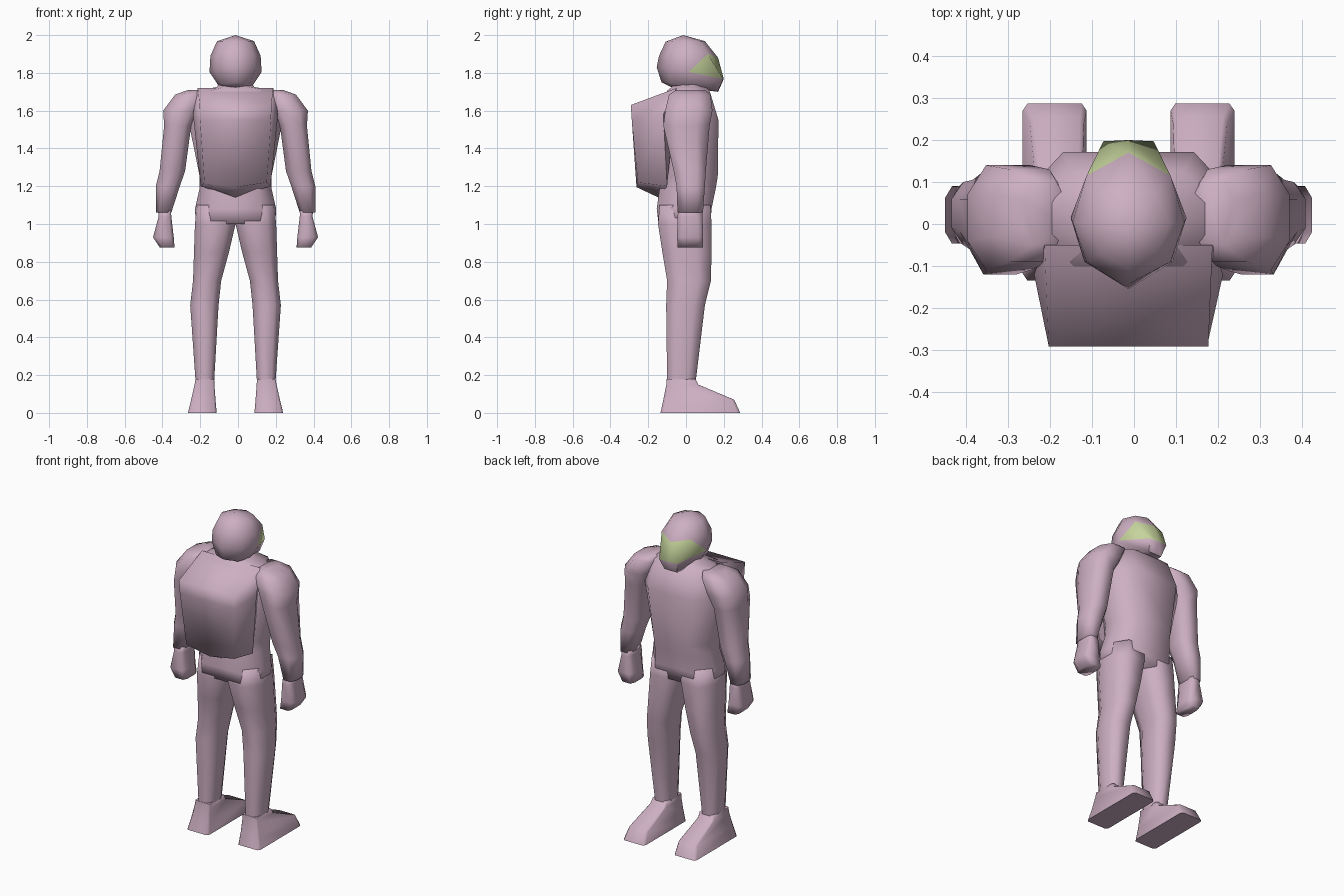
import bpy, bmesh, math

if "Cube" in bpy.data.objects:
    bpy.data.objects.remove(bpy.data.objects["Cube"], do_unlink=True)

CX = -0.013  # body centre line


def material(name, rgb):
    m = bpy.data.materials.new(name)
    m.use_nodes = True
    m.diffuse_color = (*rgb, 1)
    m.node_tree.nodes["Principled BSDF"].inputs["Base Color"].default_value = (*rgb, 1)
    return m


suit = material("dusty pink", (0.61, 0.43, 0.54))
visor_green = material("visor green", (0.56, 0.65, 0.33))


def finish(name, bm, angle=95):
    bmesh.ops.recalc_face_normals(bm, faces=bm.faces)
    me = bpy.data.meshes.new(name)
    bm.to_mesh(me)
    bm.free()
    me.materials.append(suit)
    me.materials.append(visor_green)
    ob = bpy.data.objects.new(name, me)
    ob.location.x = CX
    bpy.context.collection.objects.link(ob)
    bpy.ops.object.select_all(action="DESELECT")
    ob.select_set(True)
    bpy.context.view_layer.objects.active = ob
    bpy.ops.object.shade_smooth_by_angle(angle=math.radians(angle))
    return ob


def bridge(bm, a, b):
    n = len(a)
    for i in range(n):
        bm.faces.new((a[i], a[(i + 1) % n], b[(i + 1) % n], b[i]))


def loft(name, rings, side=1, a=0.55, b=0.45, angle=95):
    """Stack octagonal rings: (z, x_in, x_out, y_back, y_front)."""
    bm = bmesh.new()
    shape = [(1, -b), (1, b), (a, 1), (-a, 1), (-1, b), (-1, -b), (-a, -1), (a, -1)]
    loops = []
    for z, x0, x1, y0, y1 in rings:
        cx, cy, w, h = (x0 + x1) / 2, (y0 + y1) / 2, (x1 - x0) / 2, (y1 - y0) / 2
        loops.append([bm.verts.new((side * (cx + w * u), cy + h * v, z)) for u, v in shape])
    for p, q in zip(loops, loops[1:]):
        bridge(bm, p, q)
    bm.faces.new(loops[0])
    bm.faces.new(loops[-1])
    return finish(name, bm, angle)


# Torso and pelvis
loft("torso", [
    (1.745, -.085, .085, -.065, .09),
    (1.725, -.10, .10, -.075, .105),
    (1.705, -.21, .21, -.10, .125),
    (1.55, -.25, .25, -.14, .172),
    (1.25, -.19, .19, -.14, .168),
    (1.19, -.19, .19, -.14, .158),
    (1.08, -.215, .215, -.155, .135),
    (1.00, -.21, .21, -.145, .13)], a=0.62, b=0.35)

# Arms, hands, legs and feet, one set per side
for side, word in ((1, "left"), (-1, "right")):
    loft(word + "_arm", [
        (1.71, .15, .25, -.05, .10),
        (1.685, .15, .32, -.09, .13),
        (1.60, .19, .383, -.11, .14),
        (1.52, .235, .378, -.12, .125),
        (1.28, .267, .402, -.065, .105),
        (1.20, .295, .422, -.05, .10),
        (1.06, .34, .422, -.045, .09)], side)
    loft(word + "_hand", [
        (1.08, .342, .412, -.04, .085),
        (1.04, .34, .407, -.045, .088),
        (.93, .327, .437, -.047, .09),
        (.875, .323, .40, -.045, .09)], side, a=0.7, b=0.6)
    loft(word + "_leg", [
        (1.10, .0, .205, -.14, .13),
        (1.00, .0, .215, -.148, .135),
        (.85, .035, .22, -.125, .135),
        (.70, .076, .225, -.10, .132),
        (.57, .09, .24, -.105, .10),
        (.17, .113, .212, -.10, .052),
        (.10, .112, .215, -.10, .05)], side)
    loft(word + "_foot", [
        (.18, .113, .212, -.102, .05),
        (.15, .112, .217, -.104, .065),
        (.07, .106, .235, -.12, .255),
        (.0, .10, .252, -.135, .287)], side, a=0.85, b=0.92, angle=80)

# Backpack: tapered block, front outline bridged to rear outline
bm = bmesh.new()
near = [(-.2, -.05, 1.72), (.2, -.05, 1.72), (.225, -.12, 1.58),
        (.185, -.10, 1.2), (0, -.145, 1.14), (-.185, -.10, 1.2), (-.225, -.12, 1.58)]
far = [(-.19, -.292, 1.63), (.19, -.292, 1.63), (.188, -.287, 1.55),
       (.165, -.255, 1.22), (0, -.262, 1.195), (-.165, -.255, 1.22), (-.188, -.287, 1.55)]
near = [bm.verts.new(p) for p in near]
far = [bm.verts.new(p) for p in far]
bridge(bm, near, far)
bm.faces.new(near)
bm.faces.new(far)
finish("backpack", bm)

# Head: rings given as half outlines from nape to face, mirrored
halves = [
    [(0, -.108, 1.965), (.07, -.07, 1.968), (.098, 0, 1.968), (.065, .075, 1.968), (0, .10, 1.968)],
    [(0, -.143, 1.89), (.10, -.09, 1.89), (.133, .005, 1.89), (.10, .115, 1.90), (0, .17, 1.88)],
    [(0, -.155, 1.83), (.105, -.09, 1.82), (.138, .015, 1.805), (.06, .197, 1.768), (0, .2, 1.768)],
    [(0, -.13, 1.75), (.075, -.09, 1.74), (.092, 0, 1.735), (.045, .168, 1.70), (0, .17, 1.70)],
    [(0, -.07, 1.72), (.05, -.05, 1.72), (.075, .01, 1.72), (.04, .09, 1.715), (0, .1, 1.715)]]
bm = bmesh.new()
rings = [[bm.verts.new(p) for p in h + [(-x, y, z) for x, y, z in h[3:0:-1]]] for h in halves]
top = bm.verts.new((0, -.015, 2.0))
for i in range(8):
    bm.faces.new((rings[0][i], rings[0][(i + 1) % 8], top))
for k, (p, q) in enumerate(zip(rings, rings[1:])):
    for i in range(8):
        j = (i + 1) % 8
        if k == 1 and 2 <= i <= 5:      # visor band
            if i in (3, 4):
                bm.faces.new((p[i], p[j], q[j], q[i])).material_index = 1
            else:                       # side wedges of the visor
                s, f = (i, j) if i == 2 else (j, i)
                bm.faces.new((p[s], p[f], q[s]))
                bm.faces.new((q[s], p[f], q[f])).material_index = 1
        else:
            bm.faces.new((p[i], p[j], q[j], q[i]))
bm.faces.new(rings[-1])
finish("head", bm, 60)
